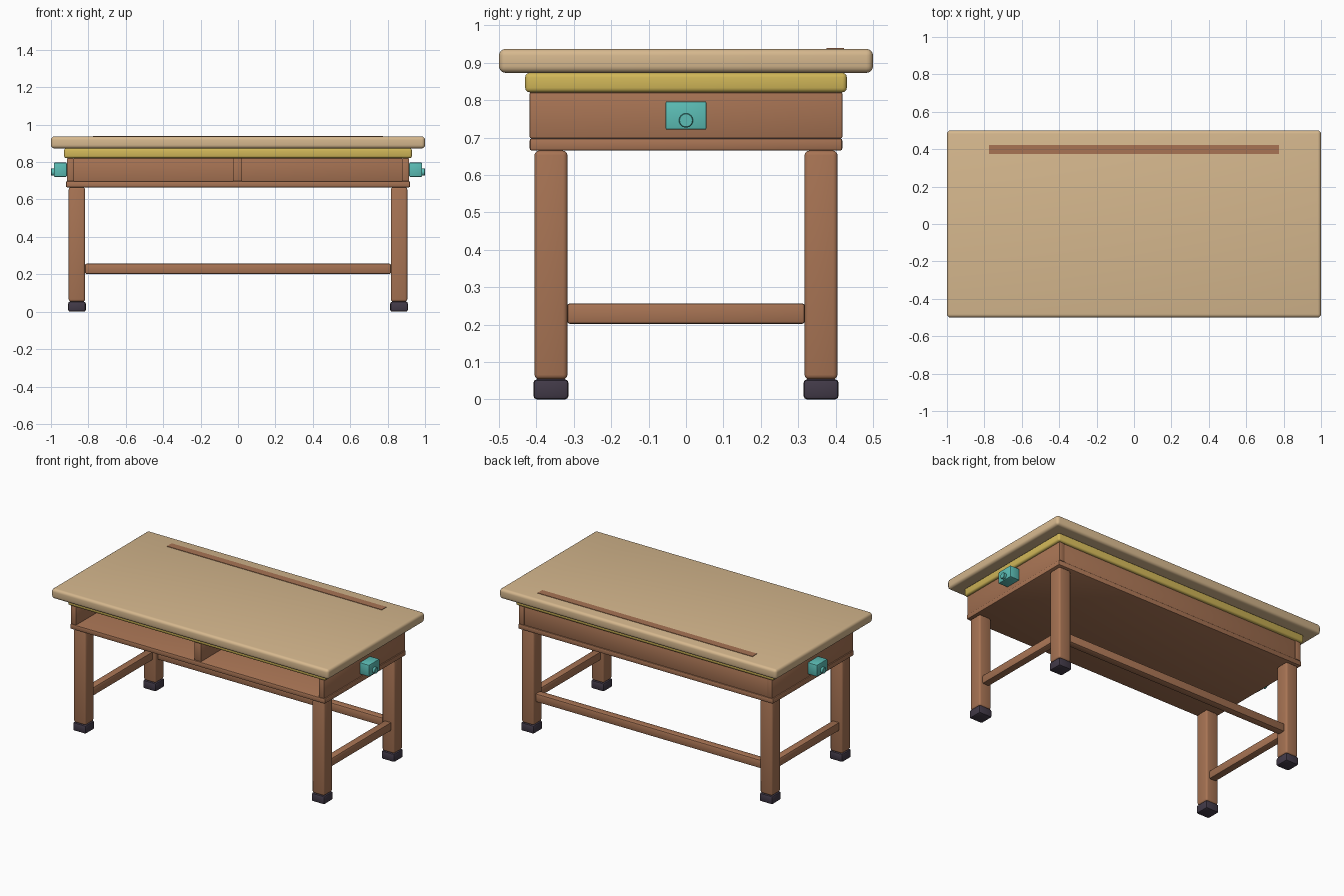
import bpy
import math

cube = bpy.data.objects.get("Cube")
if cube:
    bpy.data.objects.remove(cube, do_unlink=True)


def material(name, srgb):
    col = [(c / 255 / 12.92) if c < 11 else ((c / 255 + 0.055) / 1.055) ** 2.4 for c in srgb]
    m = bpy.data.materials.new(name)
    m.use_nodes = True
    m.diffuse_color = (*col, 1)
    m.node_tree.nodes["Principled BSDF"].inputs["Base Color"].default_value = (*col, 1)
    return m


TAN = material("pale wood", (214, 184, 142))
WOOD = material("brown wood", (168, 116, 84))
YELLOW = material("yellow edging", (208, 182, 88))
TEAL = material("teal plastic", (92, 190, 182))
DARK = material("dark rubber", (66, 58, 72))


def finish(ob, name, mat, bevel, segments):
    ob.name = name
    ob.data.materials.append(mat)
    if bevel:
        mod = ob.modifiers.new("rounded edges", "BEVEL")
        mod.width = bevel
        mod.segments = segments
        bpy.ops.object.modifier_apply(modifier=mod.name)
        bpy.ops.object.shade_smooth_by_angle(angle=math.radians(35))
    return ob


def box(name, xs, ys, zs, mat, bevel=0.006, segments=2):
    """Box spanning three (low, high) ranges, with rounded edges."""
    spans = (xs, ys, zs)
    bpy.ops.mesh.primitive_cube_add(size=1, location=[sum(s) / 2 for s in spans])
    ob = bpy.context.object
    ob.scale = [abs(s[1] - s[0]) for s in spans]
    bpy.ops.object.transform_apply(location=False, rotation=False, scale=True)
    return finish(ob, name, mat, bevel, segments)


def mirrored(side, low, high):
    return tuple(sorted((side * low, side * high)))


# Desk top with its edging and pencil strip
box("desk_top", (-1, 1), (-0.5, 0.5), (0.873, 0.937), TAN, 0.018, 4)
box("top_edging", (-0.93, 0.93), (-0.43, 0.43), (0.821, 0.873), YELLOW, 0.012, 3)
box("pencil_strip", (-0.775, 0.775), (0.375, 0.423), (0.934, 0.94), WOOD, 0)

# Open-fronted storage tray
box("tray_floor", (-0.92, 0.92), (-0.418, 0.418), (0.665, 0.698), WOOD)
box("tray_back", (-0.878, 0.878), (0.378, 0.414), (0.698, 0.821), WOOD, 0.003)
box("tray_divider", (-0.028, 0.022), (-0.412, 0.378), (0.698, 0.821), WOOD, 0.003)

for side, label in ((-1, "right"), (1, "left")):
    box(f"tray_side_{label}", mirrored(side, 0.876, 0.915), (-0.418, 0.418),
        (0.698, 0.821), WOOD, 0.004)

    # Bag hook block and its round peg
    box(f"hook_block_{label}", mirrored(side, 0.915, 0.984), (-0.055, 0.055),
        (0.721, 0.797), TEAL, 0.005)
    bpy.ops.mesh.primitive_cylinder_add(vertices=24, radius=0.019, depth=0.03,
                                        location=(side * 0.985, 0, 0.746),
                                        rotation=(0, math.pi / 2, 0))
    finish(bpy.context.object, f"hook_peg_{label}", TEAL, 0.002, 1)

    # Legs and feet
    for end, place in ((-1, "front"), (1, "back")):
        box(f"leg_{place}_{label}", mirrored(side, 0.817, 0.905), mirrored(end, 0.317, 0.405),
            (0.054, 0.665), WOOD, 0.012, 3)
        box(f"foot_{place}_{label}", mirrored(side, 0.814, 0.908), mirrored(end, 0.314, 0.408),
            (0, 0.054), DARK, 0.01, 2)

    box(f"side_stretcher_{label}", mirrored(side, 0.836, 0.886), (-0.318, 0.318),
        (0.202, 0.257), WOOD, 0.008)

# Rear stretcher between the back legs
box("back_stretcher", (-0.818, 0.818), (0.336, 0.386), (0.202, 0.257), WOOD, 0.008)
